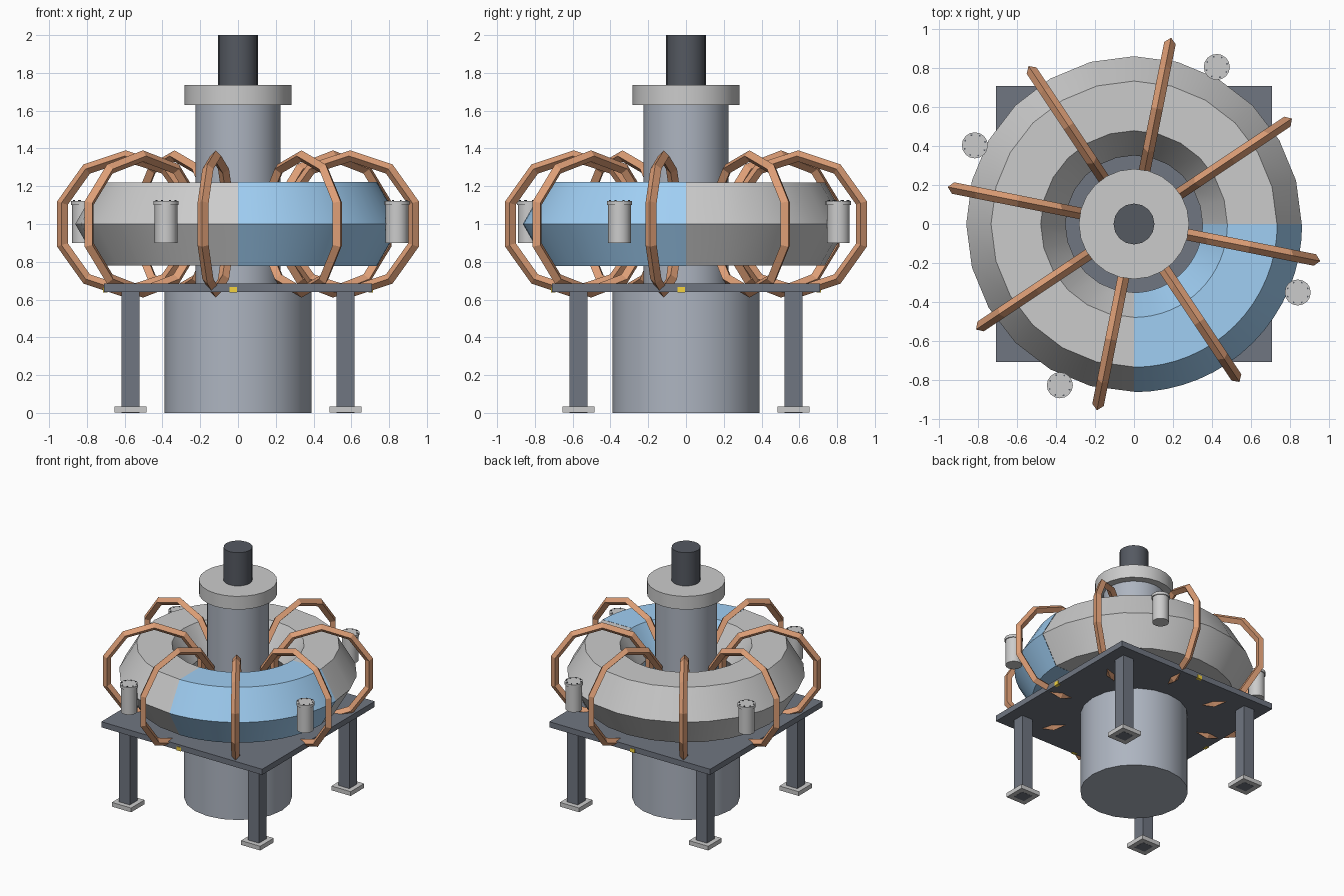
import bpy, bmesh
from math import sin, cos, radians, pi
from mathutils import Matrix

if "Cube" in bpy.data.objects:
    bpy.data.objects.remove(bpy.data.objects["Cube"])


def material(name, rgb):
    m = bpy.data.materials.new(name)
    m.diffuse_color = (*rgb, 1)
    m.use_nodes = True
    m.node_tree.nodes["Principled BSDF"].inputs["Base Color"].default_value = m.diffuse_color
    return m


STEEL = material("blue_grey_steel", (0.42, 0.46, 0.53))
DARK = material("dark_frame", (0.16, 0.18, 0.22))
BLACK = material("black_metal", (0.09, 0.10, 0.12))
COPPER = material("copper", (0.72, 0.34, 0.18))
BLUE = material("blue_panel", (0.35, 0.62, 0.90))
YELLOW = material("yellow", (0.9, 0.65, 0.05))


def finish(bm, name, mat=None, smooth=True):
    bmesh.ops.recalc_face_normals(bm, faces=bm.faces)
    me = bpy.data.meshes.new(name)
    bm.to_mesh(me)
    bm.free()
    ob = bpy.data.objects.new(name, me)
    bpy.context.collection.objects.link(ob)
    if mat:
        me.materials.append(mat)
    if smooth:
        bpy.ops.object.select_all(action='DESELECT')
        ob.select_set(True)
        bpy.context.view_layer.objects.active = ob
        bpy.ops.object.shade_smooth_by_angle(angle=radians(30))
    return ob


def cylinder(name, r, z0, z1, x=0, y=0, n=24, mat=None):
    bm = bmesh.new()
    bmesh.ops.create_cone(bm, cap_ends=True, segments=n, radius1=r, radius2=r,
                          depth=z1 - z0,
                          matrix=Matrix.Translation((x, y, (z0 + z1) / 2)))
    return finish(bm, name, mat)


def box(name, x, y, z0, z1, sx, sy, mat=None):
    bm = bmesh.new()
    bmesh.ops.create_cube(bm, size=1, matrix=Matrix.Translation((x, y, (z0 + z1) / 2))
                          @ Matrix.Diagonal((sx, sy, z1 - z0, 1)))
    return finish(bm, name, mat, False)


def torus_arc(name, major, minor, a0, a1, n, sides, matrix, mat=None, smooth=True):
    """Sweep a regular polygon around z from a0 to a1 degrees."""
    bm = bmesh.new()
    closed = abs(a1 - a0) >= 360
    rings = []
    for i in range(n if closed else n + 1):
        a = radians(a0 + (a1 - a0) * i / n)
        ring = []
        for j in range(sides):
            b = 2 * pi * j / sides
            r = major + minor * cos(b)
            ring.append(bm.verts.new(matrix @ Matrix.Translation(
                (r * cos(a), r * sin(a), minor * sin(b))).translation))
        rings.append(ring)
    for i in range(n):
        p, q = rings[i], rings[(i + 1) % len(rings)]
        for j in range(sides):
            k = (j + 1) % sides
            bm.faces.new((p[j], q[j], q[k], p[k]))
    return finish(bm, name, mat, smooth)


# vessel ring: grey three quarters and a finer blue quarter
lift = Matrix.Translation((0, 0, 1.0)).to_4x4()
torus_arc("vessel_ring", 0.607, 0.255, 0, 270, 18, 6, lift)
torus_arc("vessel_blue_section", 0.608, 0.256, 270, 360, 16, 6, lift, BLUE)

# copper coils wrapped around the ring
for i in range(8):
    m = (Matrix.Translation((0, 0, 1.0)) @ Matrix.Rotation(radians(45 * i - 11.25), 4, 'Z')
         @ Matrix.Translation((0.605, 0, 0)) @ Matrix.Rotation(radians(90), 4, 'X'))
    torus_arc(f"coil_{i + 1}", 0.36, 0.03, 18, 378, 10, 4, m, COPPER, False)

# central column stack
cylinder("base_drum", 0.39, 0, 0.65, n=20, mat=STEEL)
cylinder("central_column", 0.225, 0.60, 1.64, mat=STEEL)
cylinder("column_flange", 0.283, 1.63, 1.735)
cylinder("column_cap", 0.105, 1.73, 2.0, n=16, mat=BLACK)

# table and legs
box("support_plate", 0, 0, 0.64, 0.685, 1.42, 1.42, DARK)
for i, (sx, sy) in enumerate(((1, 1), (-1, 1), (-1, -1), (1, -1))):
    box(f"leg_{i + 1}", sx * 0.57, sy * 0.57, 0.0, 0.65, 0.095, 0.095, DARK)
    box(f"foot_{i + 1}", sx * 0.57, sy * 0.57, 0.001, 0.035, 0.17, 0.17)

# yellow tags in the plate edges
for i, (dx, dy) in enumerate(((0, -1), (1, 0), (0, 1), (-1, 0))):
    box(f"edge_tag_{i + 1}", dx * 0.703 - abs(dy) * 0.025, dy * 0.703 - abs(dx) * 0.025,
        0.637, 0.667, 0.022 if dx else 0.04, 0.022 if dy else 0.04, YELLOW)

# port canisters around the ring, with rim and bolts
for i, deg in enumerate((-22.7, 62.2, 153.7, 245.3)):
    a = radians(deg)
    x, y = 0.912 * cos(a), 0.912 * sin(a)
    cylinder(f"port_{i + 1}", 0.06, 0.90, 1.11, x, y, 16)
    cylinder(f"port_rim_{i + 1}", 0.067, 1.10, 1.122, x, y, 16)
    for j in range(8):
        b = a + j * pi / 4
        cylinder(f"port_bolt_{i + 1}_{j + 1}", 0.005, 1.12, 1.127,
                 x + 0.055 * cos(b), y + 0.055 * sin(b), 6, BLACK)
